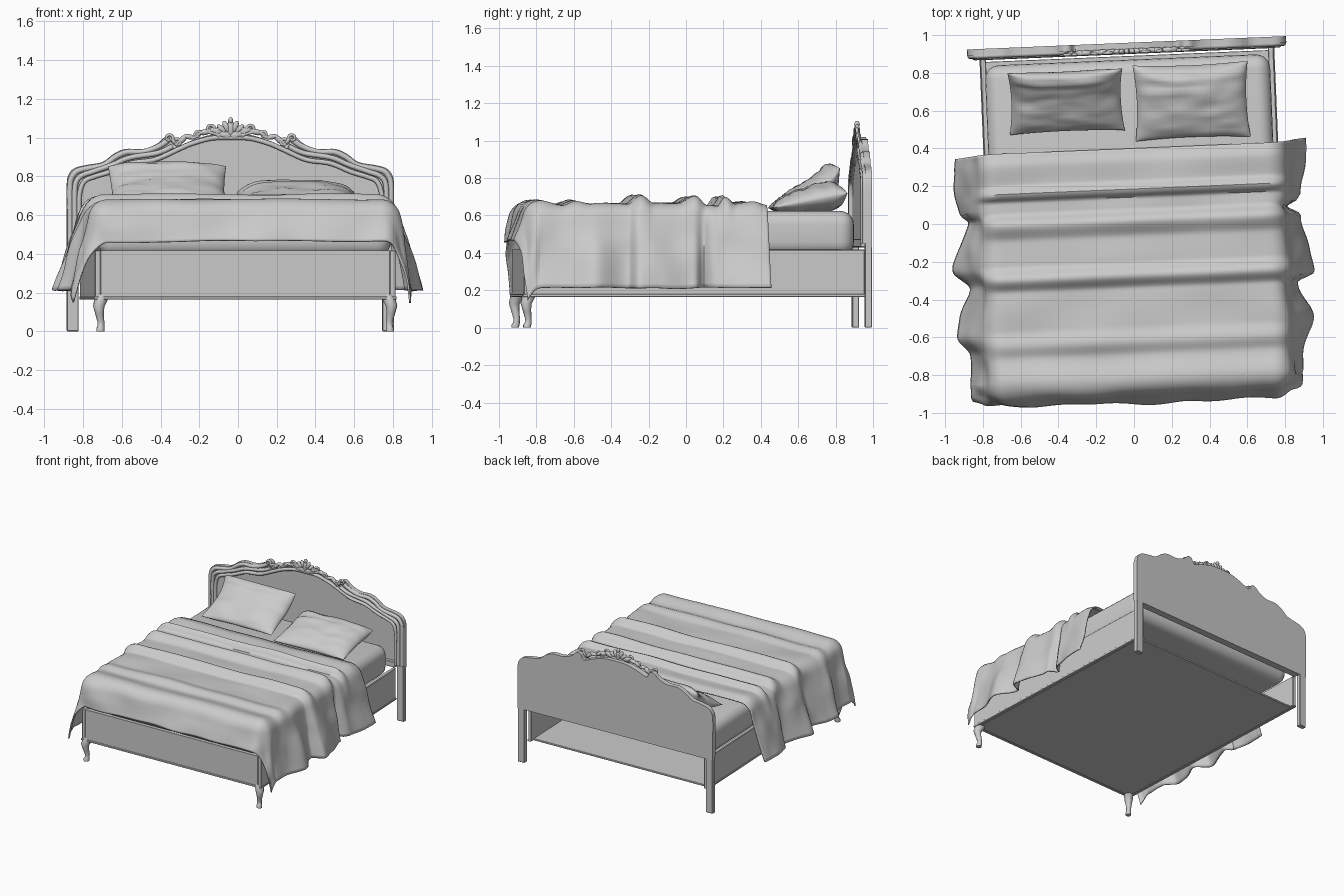
import bpy, bmesh, math
from mathutils import Matrix, Vector, noise

cube = bpy.data.objects.get("Cube")
if cube:
    bpy.data.objects.remove(cube)

grey = bpy.data.materials.new("plain grey")
grey.use_nodes = True
grey.diffuse_color = (0.6, 0.6, 0.6, 1)
grey.node_tree.nodes["Principled BSDF"].inputs["Base Color"].default_value = (0.6, 0.6, 0.6, 1)
parts = []


def add(name, data):
    ob = bpy.data.objects.new(name, data)
    bpy.context.collection.objects.link(ob)
    data.materials.append(grey)
    parts.append(ob)
    return ob


def mesh_from(name, bm, smooth=None):
    bmesh.ops.recalc_face_normals(bm, faces=bm.faces)
    me = bpy.data.meshes.new(name)
    bm.to_mesh(me)
    bm.free()
    ob = add(name, me)
    if smooth:
        bpy.ops.object.select_all(action="DESELECT")
        ob.select_set(True)
        bpy.context.view_layer.objects.active = ob
        bpy.ops.object.shade_smooth_by_angle(angle=math.radians(smooth))
    return ob


def box(name, x, y, z, bevel=0.004, segments=1, smooth=None):
    bm = bmesh.new()
    size = Vector((x[1] - x[0], y[1] - y[0], z[1] - z[0]))
    mid = Vector((x[0] + x[1], y[0] + y[1], z[0] + z[1])) / 2
    bmesh.ops.create_cube(bm, size=1, matrix=Matrix.Translation(mid) @ Matrix.Diagonal((*size, 1)))
    bmesh.ops.bevel(bm, geom=bm.edges[:], offset=bevel, segments=segments, profile=0.5, affect="EDGES")
    return mesh_from(name, bm, smooth)


def table(points, t):
    """Smoothly interpolated lookup in descending (position, value) pairs."""
    if t >= points[0][0]:
        return points[0][1]
    for (a, va), (b, vb) in zip(points, points[1:]):
        if t >= b:
            k = (a - t) / (a - b)
            return va + (vb - va) * k * k * (3 - 2 * k)
    return points[-1][1]


def rounded(pts, n=5):
    """Catmull-Rom curve through 2D points."""
    p = [Vector(q) for q in pts]
    p = [p[0]] + p + [p[-1]]
    out = []
    for a, b, c, d in zip(p, p[1:], p[2:], p[3:]):
        for i in range(n):
            t = i / n
            out.append(0.5 * (2 * b + (c - a) * t + (2 * a - 5 * b + 4 * c - d) * t * t
                              + (3 * b - a - 3 * c + d) * t ** 3))
    return out + [p[-1]]


def tubes(name, paths, depth):
    """Round mouldings along (x, y, z, radius) paths, mirrored left to right."""
    cu = bpy.data.curves.new(name, "CURVE")
    cu.dimensions = "3D"
    cu.bevel_depth, cu.bevel_resolution, cu.use_fill_caps = depth, 3, True
    for path in paths:
        for s in (1, -1):
            sp = cu.splines.new("POLY")
            sp.points.add(len(path) - 1)
            for pt, (x, y, z, r) in zip(sp.points, path):
                pt.co, pt.radius = (s * x, y, z, 1), r
            sp.use_smooth = True
    return add(name, cu)


# Bed frame: rails with a base lip, footboard, floor plate
W, FOOT, HEAD = 0.777, -0.90, 0.925
for s, side in ((1, "left"), (-1, "right")):
    span = lambda a, b: sorted((s * a, s * b))
    box(side + "_rail", span(W - 0.03, W), (FOOT, HEAD), (0.168, 0.418))
    box(side + "_rail_lip", span(W - 0.02, W + 0.004), (FOOT - 0.004, HEAD), (0.165, 0.18), 0.002)
    box(side + "_head_post", span(0.785, 0.845), (0.922, 0.96), (0, 0.45))
box("footboard", (-W + 0.03, W - 0.03), (FOOT, FOOT + 0.03), (0.168, 0.418), 0.001)
box("footboard_lip", (-W, W), (FOOT - 0.004, FOOT + 0.02), (0.165, 0.18), 0.002)
box("floor_plate", (-W + 0.02, W - 0.02), (FOOT + 0.02, 0.89), (0.1655, 0.18), 0.002)
box("mattress", (-0.755, 0.755), (-0.87, 0.87), (0.385, 0.625), 0.075, 5, 40)

# Curved front legs
leg = [(0.735, -0.865, 0.19, 1.25), (0.745, -0.875, 0.165, 1.25), (0.757, -0.888, 0.13, 1.1),
       (0.752, -0.882, 0.09, 0.82), (0.745, -0.875, 0.05, 0.66), (0.745, -0.876, 0.025, 0.68),
       (0.748, -0.882, 0.012, 0.8), (0.748, -0.882, 0.0, 0.76)]
tubes("front_legs", [leg], 0.027)

# Headboard panel with its scalloped outline
outline = [(0, 1.02), (0.1, 1.015), (0.2, 0.985), (0.27, 0.96), (0.3, 1.0), (0.335, 1.005), (0.38, 0.968),
           (0.45, 0.942), (0.54, 0.942), (0.6, 0.918), (0.66, 0.875), (0.74, 0.86), (0.80, 0.845),
           (0.832, 0.815), (0.845, 0.76), (0.845, 0.6), (0.845, 0.43)]
half = rounded(outline)
bm = bmesh.new()
loop = [(p.x, p.y) for p in half] + [(-p.x, p.y) for p in reversed(half[1:])]
face = bm.faces.new([bm.verts.new((x, 0.96, z)) for x, z in loop])
ext = bmesh.ops.extrude_face_region(bm, geom=[face])
bmesh.ops.translate(bm, vec=(0, -0.034, 0), verts=[v for v in ext["geom"] if isinstance(v, bmesh.types.BMVert)])
mesh_from("headboard_panel", bm, 30)
box("headboard_lower_rail", (-0.785, 0.785), (0.9, 0.93), (0.43, 0.475))

# Headboard mouldings: outer, middle and inner lines
outer = [(0.318, 0.99), (0.37, 0.955), (0.45, 0.927), (0.535, 0.925), (0.595, 0.9), (0.655, 0.858),
         (0.735, 0.842), (0.79, 0.828), (0.817, 0.8), (0.829, 0.755), (0.829, 0.6), (0.829, 0.45)]
middle = [(0.3, 0.955), (0.38, 0.92), (0.52, 0.897), (0.61, 0.86), (0.71, 0.825), (0.775, 0.8),
          (0.803, 0.75), (0.805, 0.6), (0.805, 0.45)]
inner = [(0, 1.0), (0.1, 0.997), (0.2, 0.97), (0.27, 0.94), (0.39, 0.887), (0.515, 0.868), (0.62, 0.825),
         (0.70, 0.80), (0.755, 0.775), (0.78, 0.71), (0.783, 0.6), (0.783, 0.45)]
for name, pts, y, r in (("outer", outer, 0.924, 0.015), ("middle", middle, 0.915, 0.014), ("inner", inner, 0.916, 0.013)):
    tubes(name + "_headboard_moulding", [[(p.x, y, p.y, 1) for p in rounded(pts)]], r)


# Carved crest: scrolls and leaves
def scroll(cx, cz, r, start, turns, y=0.91):
    n = 22
    path = []
    for i in range(n + 1):
        t = i / n
        a, k = start + turns * 2 * math.pi * t, r * (1 - 0.8 * t)
        path.append((cx + k * math.cos(a), y, cz + k * math.sin(a), 1 - 0.4 * t))
    return path


scrolls = [scroll(0.318, 0.998, 0.022, 3.9, -1.4), scroll(0.275, 0.975, 0.02, 0.8, 1.3),
           scroll(0.105, 1.045, 0.024, 3.6, -1.3), scroll(0.17, 1.015, 0.02, 3.0, -1.3),
           scroll(0.05, 1.03, 0.025, 5.0, 1.2)]
ribbon = rounded([(0.02, 1.005), (0.08, 1.02), (0.14, 1.03), (0.19, 1.0), (0.24, 1.005), (0.285, 0.96)])
scrolls.append([(p.x, 0.911, p.y, 1) for p in ribbon])
tubes("crest_scrolls", scrolls, 0.009)

bm = bmesh.new()
leaves = [(0, 1.045, 90, 0.045), (0, 1.088, 90, 0.018), (0.022, 1.055, 65, 0.035), (0.045, 1.045, 40, 0.032),
          (0.075, 1.035, 20, 0.04), (0.13, 1.03, -15, 0.035), (0.165, 1.02, -35, 0.03), (0.215, 1.005, 10, 0.03),
          (0.25, 0.99, -40, 0.035), (0.03, 1.015, 10, 0.045), (0.295, 0.985, 60, 0.025)]
for x, z, angle, length in leaves:
    for s in ((1, -1) if x else (1,)):
        a = angle if s == 1 else 180 - angle
        m = (Matrix.Translation((s * x, 0.915, z)) @ Matrix.Rotation(-math.radians(a), 4, "Y")
             @ Matrix.Diagonal((length, 0.015, max(0.013, length * 0.45), 1)))
        bmesh.ops.create_uvsphere(bm, u_segments=12, v_segments=8, radius=1, matrix=m)
mesh_from("crest_leaves", bm, 60)


# Pillows: plump towards the head, bent up at the back, flat where they rest
def pillow(name, loc, size, tilt, bend, seed):
    bm = bmesh.new()
    n = 28
    m = Matrix.Translation(loc) @ Matrix.Rotation(math.radians(tilt), 4, "X")
    for s in (1, -1):
        rows = []
        for j in range(n + 1):
            row = []
            for i in range(n + 1):
                u, v = -math.cos(math.pi * i / n), -math.cos(math.pi * j / n)
                puff = ((1 - u ** 4) * (1 - v ** 4)) ** 0.6 * (1 + 0.35 * v)
                crease = 0.014 * noise.noise((u * 2 + seed, v * 5, s)) * puff
                x = u * size[0] / 2 * (1 - 0.05 * (1 - v * v))
                y = v * size[1] / 2 * (1 - 0.06 * (1 - u * u))
                p = m @ Vector((x, y, s * size[2] / 2 * puff + crease + bend * max(0, v) ** 2))
                p.z = max(p.z, 0.622)
                row.append(bm.verts.new(p))
            rows.append(row)
        for a, b in zip(rows, rows[1:]):
            for i in range(n):
                bm.faces.new((a[i], a[i + 1], b[i + 1], b[i]))
    bmesh.ops.remove_doubles(bm, verts=bm.verts, dist=0.0005)
    mesh_from(name, bm, 60)


pillow("left_pillow", (0.332, 0.637, 0.68), (0.61, 0.41, 0.14), 11, 0, 3)
pillow("right_pillow", (-0.332, 0.675, 0.715), (0.61, 0.38, 0.14), 21, 0.075, 8)

# Blanket draped over the sides and foot
folds = [(0.40, 0.65), (0.33, 0.668), (0.23, 0.66), (0.18, 0.698), (0.14, 0.647), (0.08, 0.648), (0.02, 0.697),
         (-0.07, 0.658), (-0.2, 0.662), (-0.27, 0.706), (-0.34, 0.657), (-0.54, 0.657), (-0.62, 0.675),
         (-0.69, 0.655), (-0.81, 0.678)]
hem_l = [(0.41, 0.93), (0.11, 0.886), (0.06, 0.81), (0.01, 0.88), (-0.29, 0.94), (-0.34, 0.85),
         (-0.54, 0.93), (-0.74, 0.85), (-0.94, 0.87)]
hem_r = [(0.37, 0.936), (0.09, 0.93), (0.04, 0.88), (-0.21, 0.965), (-0.31, 0.88), (-0.56, 0.96),
         (-0.66, 0.89), (-0.86, 0.90)]
HALF, END, SIDE, DROP, TOP, R = 0.71, -0.81, 0.53, 0.27, 0.40, 0.10
BEND = math.radians(75)


def drape(u, v):
    s = 1 if u > 0 else -1
    du, dv = max(0, abs(u) - HALF), max(0, END - v)
    d = math.hypot(du, dv)
    x, y = min(abs(u), HALF), max(v, END)
    a = min(d / R, BEND)
    t = max(0, d - R * BEND)
    out = R * math.sin(a) + t * math.cos(BEND)
    drop = R * (1 - math.cos(a)) + t * math.sin(BEND)
    nx, ny = (du / d, dv / d) if d else (0, 0)
    k = d / SIDE
    out += (table(hem_l if s > 0 else hem_r, y) - 0.91) * k * nx
    out += 0.025 * noise.noise((u * 4, v * 6, 1)) * min(1, k * 2)
    z = 0.672 + (table(folds, y) - 0.672) * max(0, 1 - d / 0.3) - drop
    z += 0.01 * noise.noise((u * 2.5, v * 5, 4))
    y_shift = s * 0.018 * nx * k * (v > 0.1)
    return (s * (x + out * nx), y - out * ny + y_shift, z)


bm = bmesh.new()
NU, NV = 100, 110
grid = [[bm.verts.new(drape((HALF + SIDE) * (2 * i / NU - 1), TOP + (END - DROP - TOP) * j / NV))
         for i in range(NU + 1)] for j in range(NV + 1)]
for a, b in zip(grid, grid[1:]):
    for i in range(NU):
        bm.faces.new((a[i], b[i], b[i + 1], a[i + 1]))
blanket = mesh_from("blanket", bm, 50)
solid = blanket.modifiers.new("thickness", "SOLIDIFY")
solid.thickness, solid.offset = 0.01, 0

# The whole bed stands slightly turned
turn = Matrix.Rotation(math.radians(2.4), 4, "Z")
for ob in parts:
    ob.matrix_basis = turn @ ob.matrix_basis
